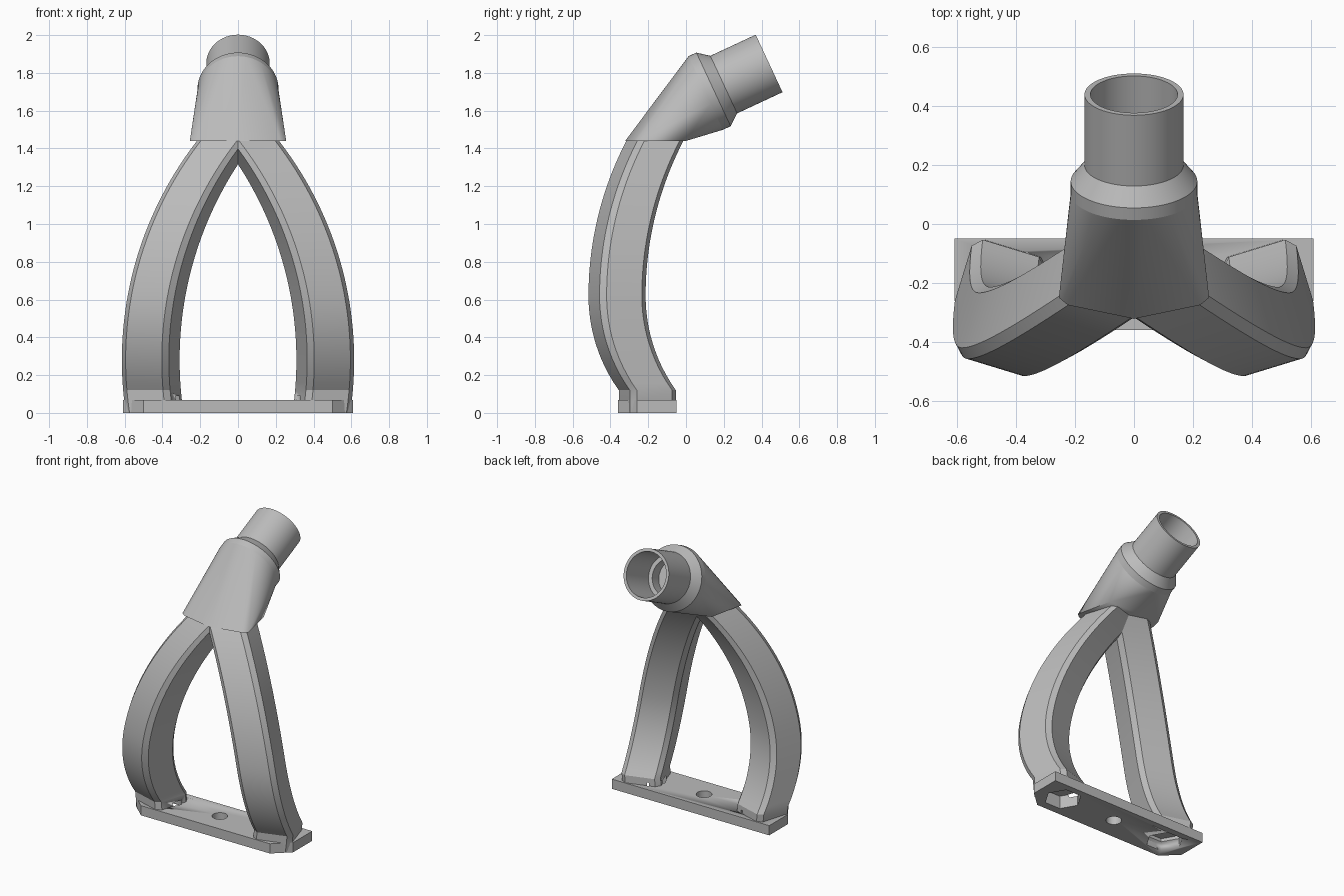
import bpy, bmesh
from math import sin, cos, pi, sqrt, radians
from mathutils import Matrix, Vector

if "Cube" in bpy.data.objects:
    bpy.data.objects.remove(bpy.data.objects["Cube"])

grey = bpy.data.materials.new("light_grey")
grey.use_nodes = True
grey.diffuse_color = (0.5, 0.5, 0.5, 1)
grey.node_tree.nodes["Principled BSDF"].inputs["Base Color"].default_value = (0.5, 0.5, 0.5, 1)

# Axis frame of the tilted tube: local z runs out of the open end
TUBE = Matrix.Translation((0, 0.44, 1.85)) @ Matrix.Rotation(radians(-65), 4, 'X')
SEG = 64


def finish(bm, name, angle=25):
    bmesh.ops.recalc_face_normals(bm, faces=bm.faces[:])
    mesh = bpy.data.meshes.new(name)
    bm.to_mesh(mesh)
    bm.free()
    ob = bpy.data.objects.new(name, mesh)
    bpy.context.collection.objects.link(ob)
    mesh.materials.append(grey)
    activate(ob)
    bpy.ops.object.shade_smooth_by_angle(angle=radians(angle))
    return ob


def activate(ob):
    bpy.ops.object.select_all(action='DESELECT')
    ob.select_set(True)
    bpy.context.view_layer.objects.active = ob


def loft(rings, name, angle=25):
    bm = bmesh.new()
    rows = [[bm.verts.new(p) for p in ring] for ring in rings]
    n = len(rows[0])
    for a, b in zip(rows, rows[1:]):
        for i in range(n):
            j = (i + 1) % n
            bm.faces.new((a[i], a[j], b[j], b[i]))
    bm.faces.new(rows[0])
    bm.faces.new(rows[-1])
    return finish(bm, name, angle)


def prism(points, z0, z1, name):
    return loft([[(x, y, z) for x, y in points] for z in (z0, z1)], name)


def circle(x, y, r, n):
    return [(x + r * cos(2 * pi * i / n), y + r * sin(2 * pi * i / n)) for i in range(n)]


def cut(ob, cutter):
    activate(ob)
    mod = ob.modifiers.new("recess", 'BOOLEAN')
    mod.operation = 'DIFFERENCE'
    mod.solver = 'EXACT'
    mod.object = cutter
    bpy.ops.object.modifier_apply(modifier=mod.name)


def sag(radius, d):
    return radius - sqrt(radius * radius - d * d)


# Curved legs: a chamfered box section following two arcs
def leg_section(z, side):
    zc = max(z, 0.12)
    x = 0.375 - sag(1.89, z - 0.28)
    y = -0.525 + sag(1.78 if zc > 0.62 else 0.86, zc - 0.62)
    across = Vector((cos(radians(17)), sin(radians(17))))
    back = Vector((-across.y, across.x))
    w, d, c = 0.26, 0.255, 0.03
    outline = [(c, 0), (w - c, 0), (w, c), (w, d - c), (w - c, d), (c, d), (0, d - c), (0, c)]
    ring = []
    for u, v in outline:
        p = Vector((x, y)) + across * u + back * v
        ring.append((side * p.x, p.y, z))
    return ring


heights = [0.002, 0.06, 0.12] + [0.12 + 1.32 * i / 32 for i in range(1, 33)]
legs = [loft([leg_section(z, s) for z in heights], name)
        for s, name in ((1, "left_leg"), (-1, "right_leg"))]

# Base plate with clipped front corners and a centre hole
half = [(0.61, -0.05), (0.61, -0.26), (0.5, -0.36)]
outline = half + [(-x, y) for x, y in reversed(half)]
plate = prism(outline, 0, 0.068, "base_plate")
hole = prism(circle(0, -0.2, 0.05, 32), -0.1, 0.2, "hole_cutter")
cut(plate, hole)
cutters = [hole]

# Hexagonal nut recesses in the underside, sunk into plate and legs
for s, leg in zip((1, -1), legs):
    hexagon = prism(circle(s * 0.42, -0.2, 0.12, 6), -0.1, 0.09, "hex_cutter")
    cut(plate, hexagon)
    cut(leg, hexagon)
    cutters.append(hexagon)
for c in cutters:
    bpy.data.objects.remove(c)

# Neck: hull between the joined leg tops and the round collar
bm = bmesh.new()
for x, y in ((0.225, -0.275), (0.255, -0.25), (0.2, 0.0)):
    for s in (1, -1):
        bm.verts.new((s * x, y, 1.44))
bm.verts.new((0, -0.322, 1.44))
for x, y in circle(0, 0, 0.215, SEG):
    bm.verts.new(TUBE @ Vector((x, y, -0.37)))
bmesh.ops.convex_hull(bm, input=bm.verts[:])
finish(bm, "neck", 30)

# Collar and hollow tube, turned from one profile
profile = [(0, -0.37), (0.215, -0.37), (0.215, -0.325), (0.168, -0.265), (0.168, 0),
           (0.148, 0), (0.148, -0.27), (0.12, -0.27), (0.12, -0.35), (0, -0.35)]
bm = bmesh.new()
verts = [bm.verts.new((r, 0, t)) for r, t in profile]
edges = [bm.edges.new(pair) for pair in zip(verts, verts[1:])]
bmesh.ops.spin(bm, geom=verts + edges, cent=(0, 0, 0), axis=(0, 0, 1),
               angle=2 * pi, steps=SEG, use_merge=False)
bmesh.ops.remove_doubles(bm, verts=bm.verts[:], dist=0.0005)
bm.transform(TUBE)
finish(bm, "tube")
